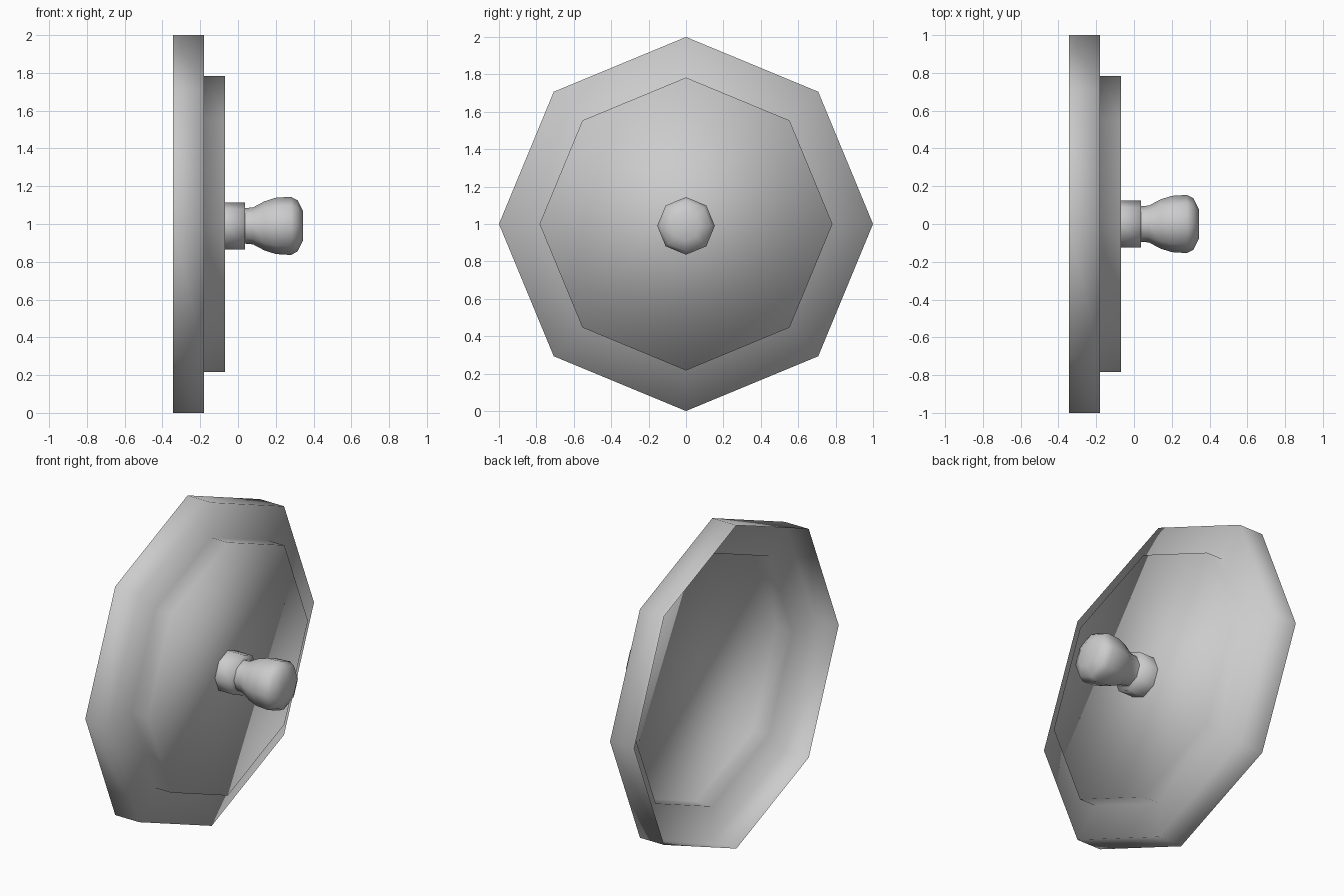
import bpy, bmesh
from math import cos, sin, pi

if "Cube" in bpy.data.objects:
    bpy.data.objects.remove(bpy.data.objects["Cube"])

SIDES = 8


def lathe(name, profile, zc, cap_start=False, cap_end=True):
    """Sweep (x, radius) points around an x-parallel axis at height zc."""
    bm = bmesh.new()
    rings = []
    for x, r in profile:
        rings.append([bm.verts.new((x, r * cos(2 * pi * i / SIDES),
                                    zc + r * sin(2 * pi * i / SIDES)))
                      for i in range(SIDES)])
    for a, b in zip(rings, rings[1:]):
        for i in range(SIDES):
            j = (i + 1) % SIDES
            bm.faces.new((a[i], a[j], b[j], b[i]))
    if cap_start:
        bm.faces.new(rings[0][::-1])
    if cap_end:
        bm.faces.new(rings[-1])
    for f in bm.faces:
        f.smooth = True
    mesh = bpy.data.meshes.new(name)
    bm.to_mesh(mesh)
    bm.free()
    obj = bpy.data.objects.new(name, mesh)
    bpy.context.collection.objects.link(obj)
    return obj


# Stepped octagonal plate: a thin shell, open at the back
lathe("stepped_plate",
      [(-0.345, 1.0), (-0.18, 1.0), (-0.18, 0.783), (-0.07, 0.783)], 1.0)

# Short collar at the root of the knob
lathe("knob_collar", [(-0.07, 0.125), (0.037, 0.125)], 0.99)

# Flared, rounded knob
lathe("knob",
      [(0.037, 0.094), (0.08, 0.098), (0.14, 0.13), (0.20, 0.149),
       (0.28, 0.154), (0.315, 0.136), (0.344, 0.078)], 0.99)
